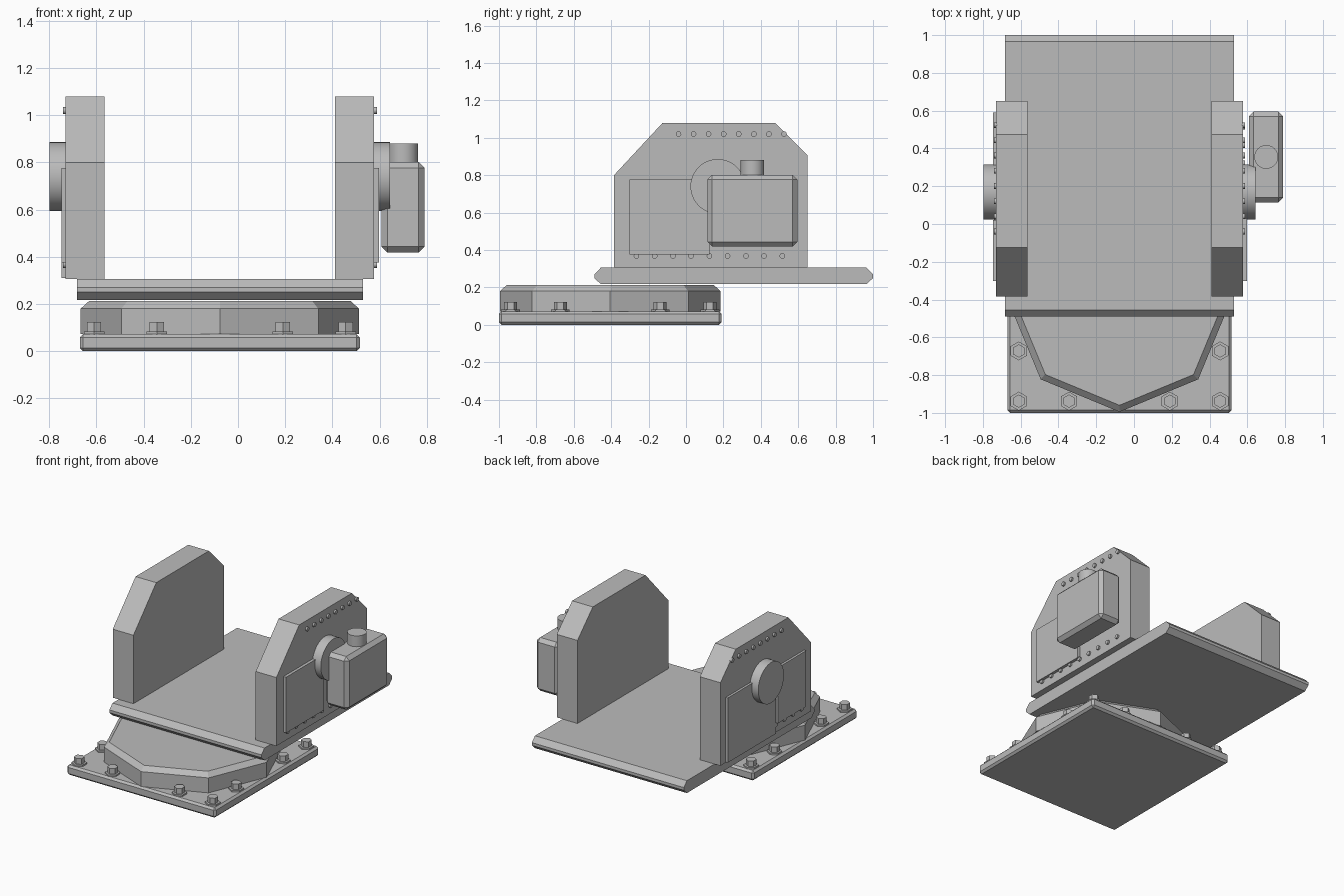
import bpy, bmesh, math
from mathutils import Matrix

if "Cube" in bpy.data.objects:
    bpy.data.objects.remove(bpy.data.objects["Cube"])

CX, CY = -0.077, -0.405   # centre line of the mount, centre of the base

grey = bpy.data.materials.new("machine grey")
grey.diffuse_color = (0.5, 0.5, 0.5, 1)
grey.use_nodes = True
grey.node_tree.nodes["Principled BSDF"].inputs["Base Color"].default_value = grey.diffuse_color


def finish(name, bm, smooth=False):
    bmesh.ops.recalc_face_normals(bm, faces=bm.faces)
    me = bpy.data.meshes.new(name)
    bm.to_mesh(me)
    bm.free()
    me.materials.append(grey)
    ob = bpy.data.objects.new(name, me)
    bpy.context.collection.objects.link(ob)
    if smooth:
        bpy.ops.object.select_all(action='DESELECT')
        ob.select_set(True)
        bpy.context.view_layer.objects.active = ob
        bpy.ops.object.shade_smooth_by_angle(angle=math.radians(35))
    return ob


def box(name, x, y, z, chamfer=0):
    bm = bmesh.new()
    size = Matrix.Diagonal((x[1] - x[0], y[1] - y[0], z[1] - z[0], 1))
    mid = Matrix.Translation((sum(x) / 2, sum(y) / 2, sum(z) / 2))
    bmesh.ops.create_cube(bm, size=1, matrix=mid @ size)
    if chamfer:
        bmesh.ops.bevel(bm, geom=bm.edges[:], offset=chamfer, segments=1,
                        affect='EDGES', profile=0.5)
    return finish(name, bm)


def side_profile(name, pts, x0, x1):
    """Extrude a (y, z) outline along x."""
    bm = bmesh.new()
    face = bm.faces.new([bm.verts.new((x0, y, z)) for y, z in pts])
    ext = bmesh.ops.extrude_face_region(bm, geom=[face])
    moved = [v for v in ext['geom'] if isinstance(v, bmesh.types.BMVert)]
    bmesh.ops.translate(bm, verts=moved, vec=(x1 - x0, 0, 0))
    return finish(name, bm)


def add_cone(bm, centre, r1, r2, depth, n, along_x=False, turn=0):
    m = Matrix.Translation(centre)
    if along_x:
        m = m @ Matrix.Rotation(math.pi / 2, 4, 'Y')
    m = m @ Matrix.Rotation(turn, 4, 'Z')
    bmesh.ops.create_cone(bm, cap_ends=True, segments=n, radius1=r1,
                          radius2=r2, depth=depth, matrix=m)


# Base plate
box("base_plate", (-0.67, 0.517), (-1.0, 0.19), (0, 0.072), 0.014)

# Eight-sided pedestal with a chamfered top
bm = bmesh.new()
add_cone(bm, (CX, CY, 0.126), 0.59, 0.59, 0.108, 8)
top = max(bm.faces, key=lambda f: f.calc_center_median().z)
ext = bmesh.ops.extrude_face_region(bm, geom=[top])
for v in [g for g in ext['geom'] if isinstance(g, bmesh.types.BMVert)]:
    v.co.x = CX + (v.co.x - CX) * 0.94
    v.co.y = CY + (v.co.y - CY) * 0.94
    v.co.z = 0.212
bmesh.ops.delete(bm, geom=[top], context='FACES_ONLY')
finish("pedestal", bm)

# Hex bolts around the edge of the base
bm = bmesh.new()
steps = (-0.533, -0.267, 0.267, 0.533)
for dx in steps:
    for dy in steps:
        if max(abs(dx), abs(dy)) > 0.5:
            x, y = CX + dx, CY + dy
            add_cone(bm, (x, y, 0.077), 0.05, 0.05, 0.012, 6)
            add_cone(bm, (x, y, 0.102), 0.035, 0.035, 0.042, 6)
finish("base_bolts", bm)

# Platform with chamfered front and back edges
side_profile("platform", [(-0.455, 0.217), (-0.49, 0.25), (-0.49, 0.27),
                          (-0.455, 0.306), (0.965, 0.306), (1.0, 0.27),
                          (1.0, 0.25), (0.965, 0.217)], -0.683, 0.53)

# Walls, hub discs and rivets on both sides
wall = [(-0.385, 0.306), (-0.385, 0.80), (-0.125, 1.08),
        (0.475, 1.08), (0.65, 0.905), (0.65, 0.306)]
for side, s in (("left", -1), ("right", 1)):
    outer = CX + s * 0.653
    side_profile(side + "_wall", wall, CX + s * 0.488, outer)

    bm = bmesh.new()
    add_cone(bm, (outer + s * 0.032, 0.17, 0.74), 0.146, 0.146, 0.072, 48, True)
    finish(side + "_hub", bm, True)

    bm = bmesh.new()
    rows = [(-0.04 + i * 0.0805, 1.02) for i in range(8)]
    rows += [(-0.265 + i * 0.0975, 0.368) for i in range(9)]
    for y, z in rows:
        add_cone(bm, (outer + s * 0.004, y, z), 0.015, 0.015, 0.016, 12, True)
    finish(side + "_rivets", bm, True)

# Cover panels
box("right_cover", (0.57, 0.597), (-0.303, 0.125), (0.375, 0.777))
box("left_front_cover", (-0.747, -0.725), (-0.303, 0.02), (0.375, 0.777))
box("left_back_cover", (-0.747, -0.725), (0.04, 0.59), (0.31, 0.777))

# Motor housing and its cap
box("motor_housing", (0.608, 0.79), (0.115, 0.595), (0.418, 0.802), 0.025)
bm = bmesh.new()
add_cone(bm, (0.70, 0.355, 0.835), 0.063, 0.063, 0.09, 32)
finish("motor_cap", bm, True)
